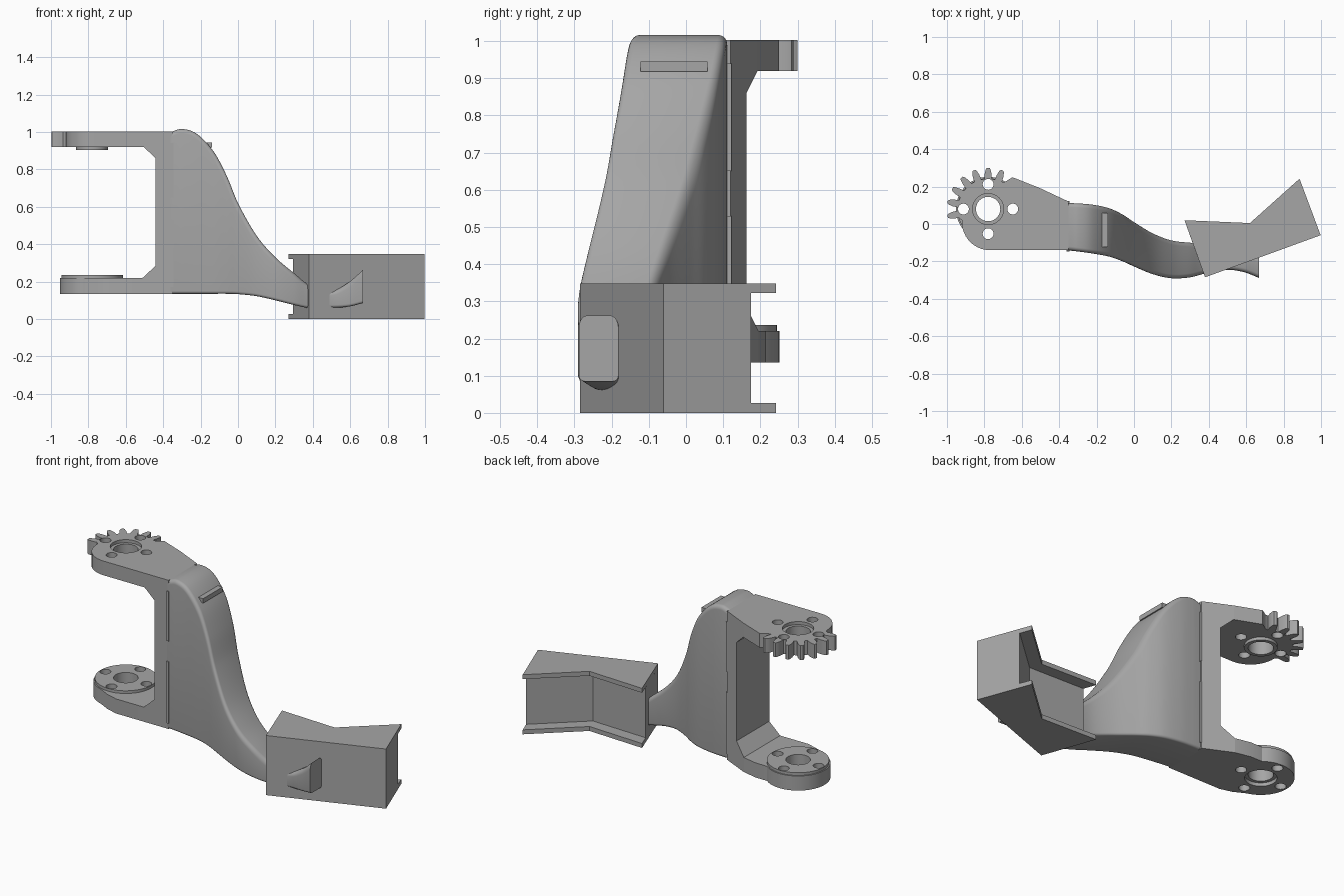
import bpy, bmesh, math
from mathutils import Vector

if "Cube" in bpy.data.objects:
    bpy.data.objects.remove(bpy.data.objects["Cube"], do_unlink=True)

grey = bpy.data.materials.new("plain_grey")
grey.use_nodes = True
colour = (0.38, 0.38, 0.38, 1)
grey.diffuse_color = colour
grey.node_tree.nodes["Principled BSDF"].inputs["Base Color"].default_value = colour

PIVOT = (-0.78, 0.08)


def shade(ob):
    bpy.ops.object.select_all(action='DESELECT')
    ob.select_set(True)
    bpy.context.view_layer.objects.active = ob
    bpy.ops.object.shade_smooth_by_angle(angle=math.radians(32))


def loft(name, rings, smooth=True):
    """Skin a list of equal-length closed rings and cap both ends."""
    bm = bmesh.new()
    loops = [[bm.verts.new(p) for p in ring] for ring in rings]
    n = len(loops[0])
    for a, b in zip(loops, loops[1:]):
        for i in range(n):
            j = (i + 1) % n
            bm.faces.new((a[i], a[j], b[j], b[i]))
    bm.faces.new(loops[0])
    bm.faces.new(loops[-1])
    bmesh.ops.recalc_face_normals(bm, faces=bm.faces)
    mesh = bpy.data.meshes.new(name)
    bm.to_mesh(mesh)
    bm.free()
    mesh.materials.append(grey)
    ob = bpy.data.objects.new(name, mesh)
    bpy.context.collection.objects.link(ob)
    if smooth:
        shade(ob)
    return ob


def plate(name, outline, z0, z1, smooth=True):
    return loft(name, [[(x, y, z) for x, y in outline] for z in (z0, z1)], smooth)


def polar(c, r, degrees):
    a = math.radians(degrees)
    return (c[0] + r * math.cos(a), c[1] + r * math.sin(a))


def arc(c, r, a0, a1, n):
    return [polar(c, r, a0 + (a1 - a0) * i / n) for i in range(n + 1)]


def disc(name, c, r, z0, z1):
    return plate(name, arc(c, r, 0, 352.5, 47), z0, z1)


def cut(target, cutter):
    cutter.hide_render = True
    mod = target.modifiers.new("cut", 'BOOLEAN')
    mod.operation = 'DIFFERENCE'
    mod.solver = 'EXACT'
    mod.object = cutter
    bpy.context.view_layer.objects.active = target
    bpy.ops.object.modifier_apply(modifier=mod.name)
    bpy.data.objects.remove(cutter, do_unlink=True)
    shade(target)


def back_edge(x):
    return 0.12 - 0.47 * (x + 0.35)


# Bracket wall joining the two arms, with chamfered inner corners
profile = [(-0.51, 0.135), (-0.51, 0.22), (-0.44, 0.285), (-0.44, 0.86),
           (-0.505, 0.92), (-0.505, 1.003), (-0.35, 1.003), (-0.35, 0.135)]
loft("bracket_wall", [[(x, -0.14, z) for x, z in profile],
                      [(x, back_edge(x), z) for x, z in profile]], False)

# Upper arm with a partial gear around its pivot
tooth = ((0.162, -7), (0.19, -5.5), (0.212, -3.5), (0.22, -2),
         (0.22, 2), (0.212, 3.5), (0.19, 5.5), (0.162, 7))
teeth = [polar(PIVOT, r, 70 + 20 * k + d) for k in range(7) for r, d in tooth]
upper = ([(-0.505, -0.14), (-0.505, back_edge(-0.505)), (-0.65, 0.25), (-0.69, 0.225)]
         + teeth + [(-0.92, 0.02)] + arc((-0.77, 0.01), 0.15, 185, 270, 10))
upper_arm = plate("upper_arm", upper, 0.92, 1.003)
upper_boss = disc("upper_boss", PIVOT, 0.085, 0.903, 0.92)

# Lower arm with a raised round pad
lower = ([(-0.51, -0.14), (-0.51, back_edge(-0.51)), (-0.6, 0.215)]
         + arc(PIVOT, 0.172, 52, 255, 28) + [(-0.76, -0.12), (-0.69, -0.14)])
lower_arm = plate("lower_arm", lower, 0.135, 0.22)
lower_pad = disc("lower_pad", PIVOT, 0.165, 0.22, 0.236)

# Pivot bores and four bolt holes
for part in (upper_arm, upper_boss, lower_arm, lower_pad):
    cut(part, disc("bore_cutter", PIVOT, 0.065, -0.1, 1.2))
for part in (upper_arm, lower_arm, lower_pad):
    for k in range(4):
        cut(part, disc("bolt_cutter", polar(PIVOT, 0.132, 90 * k), 0.029, -0.1, 1.2))
cut(upper_arm, disc("rim_cutter", PIVOT, 0.083, 0.985, 1.2))
cut(lower_arm, disc("rim_cutter", PIVOT, 0.083, 0, 0.155))

# Swept blade: x, front y, back y, bottom z, top z
stations = [(-0.36, -0.14, 0.112, 0.135, 1.0), (-0.3, -0.147, 0.11, 0.135, 1.016),
            (-0.22, -0.158, 0.103, 0.135, 0.99), (-0.13, -0.175, 0.083, 0.135, 0.895),
            (-0.06, -0.2, 0.05, 0.135, 0.765), (0, -0.227, 0.01, 0.133, 0.62),
            (0.1, -0.268, -0.05, 0.122, 0.445), (0.2, -0.29, -0.088, 0.1, 0.33),
            (0.3, -0.285, -0.1, 0.075, 0.245), (0.39, -0.262, -0.107, 0.057, 0.175),
            (0.5, -0.245, -0.13, 0.06, 0.15), (0.59, -0.258, -0.155, 0.066, 0.195),
            (0.668, -0.288, -0.182, 0.085, 0.262)]


def spline(pts, steps):
    """Smooth curve through the stations, uneven spacing allowed."""
    pts = [Vector(p) for p in pts]
    tan = []
    for i in range(len(pts)):
        a, b = pts[max(i - 1, 0)], pts[min(i + 1, len(pts) - 1)]
        tan.append((b - a) / (b[0] - a[0]))
    out = []
    for i in range(len(pts) - 1):
        h = pts[i + 1][0] - pts[i][0]
        for s in range(steps):
            t = s / steps
            out.append(pts[i] * (2 * t**3 - 3 * t**2 + 1) + tan[i] * h * (t**3 - 2 * t**2 + t)
                       + pts[i + 1] * (3 * t**2 - 2 * t**3) + tan[i + 1] * h * (t**3 - t**2))
    return out + [pts[-1]]


path = spline(stations, 6)
rings = []
for i, (x, y0, y1, z0, z1) in enumerate(path):
    a, b = path[max(i - 1, 0)], path[min(i + 1, len(path) - 1)]
    slope = (b[4] - a[4]) / (b[0] - a[0])
    top = min(0.024 * math.hypot(1, slope), 0.3 * (z1 - z0))
    ring = []
    for cy, cz, w, r, start in ((y1 - 0.022, z1 - top, 0.022, top, 0),
                                (y0 + 0.022, z1 - top, 0.022, top, 90),
                                (y0 + 0.015, z0 + 0.015, 0.015, 0.015, 180),
                                (y1 - 0.015, z0 + 0.015, 0.015, 0.015, 270)):
        for k in range(6):
            t = math.radians(start + 18 * k)
            ring.append((x, cy + w * math.cos(t), cz + r * math.sin(t)))
    rings.append(ring)
loft("curved_blade", rings)


def box(name, lo, hi):
    return plate(name, [(lo[0], lo[1]), (hi[0], lo[1]), (hi[0], hi[1]), (lo[0], hi[1])],
                 lo[2], hi[2], False)


# Small catch near the top of the blade
box("blade_catch", (-0.19, -0.122, 0.918), (-0.14, 0.058, 0.945))

# Thin locating strips along the blade root
for label, z0, z1 in (("lower", 0.17, 0.53), ("upper", 0.65, 0.94)):
    box(label + "_front_strip", (-0.36, -0.147, z0), (-0.345, -0.13, z1))
    box(label + "_back_strip", (-0.36, 0.1, z0), (-0.345, 0.122, z1))

# Angled foot block: two flanges and a recessed web
flange = [(0.27, 0.02), (0.38, -0.285), (0.998, -0.06), (0.885, 0.242), (0.62, 0.005)]
web = [(0.295, -0.05), (0.38, -0.285), (0.998, -0.06), (0.91, 0.175), (0.645, -0.062)]
plate("foot_lower_flange", flange, 0, 0.026, False)
plate("foot_web", web, 0.026, 0.322, False)
plate("foot_upper_flange", flange, 0.322, 0.348, False)
